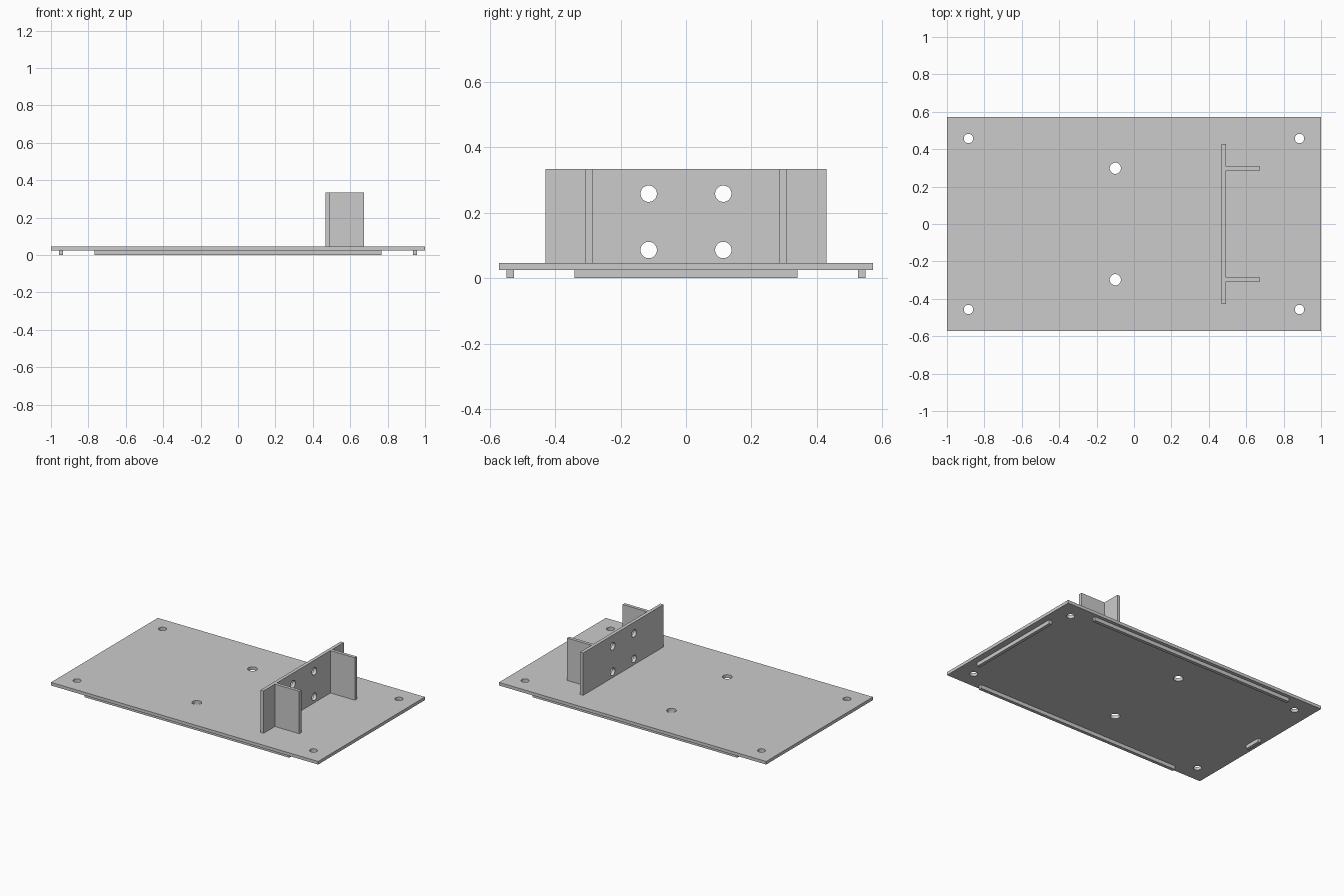
import bpy
import math

if "Cube" in bpy.data.objects:
    bpy.data.objects.remove(bpy.data.objects["Cube"])

grey = bpy.data.materials.new("plain_grey")
grey.diffuse_color = (0.6, 0.6, 0.6, 1)
grey.use_nodes = True
grey.node_tree.nodes["Principled BSDF"].inputs["Base Color"].default_value = grey.diffuse_color


def box(name, x, y, z):
    """Box spanning the given (min, max) ranges."""
    bpy.ops.mesh.primitive_cube_add(size=1)
    ob = bpy.context.object
    ob.name = name
    mid = [(a + b) / 2 for a, b in (x, y, z)]
    dim = [b - a for a, b in (x, y, z)]
    for v in ob.data.vertices:
        v.co = [m + c * d for m, c, d in zip(mid, v.co, dim)]
    ob.data.materials.append(grey)
    return ob


def drill(ob, centre, radius, rot=(0, 0, 0)):
    """Cut a round through hole, then remove the cutter."""
    bpy.ops.mesh.primitive_cylinder_add(vertices=40, radius=radius, depth=0.2,
                                        location=centre, rotation=rot)
    cutter = bpy.context.object
    cutter.hide_render = True
    cutter.data.materials.append(grey)
    mod = ob.modifiers.new("hole", 'BOOLEAN')
    mod.operation = 'DIFFERENCE'
    mod.solver = 'EXACT'
    mod.object = cutter
    bpy.context.view_layer.objects.active = ob
    bpy.ops.object.modifier_apply(modifier=mod.name)
    bpy.data.objects.remove(cutter)


def smooth(ob):
    bpy.ops.object.select_all(action='DESELECT')
    ob.select_set(True)
    bpy.context.view_layer.objects.active = ob
    bpy.ops.object.shade_smooth_by_angle(angle=math.radians(30))


BOTTOM, TOP = 0.025, 0.046

# Base plate with four corner holes and two middle holes
plate = box("base_plate", (-1, 1), (-0.571, 0.571), (BOTTOM, TOP))
for sy in (-1, 1):
    for sx in (-1, 1):
        drill(plate, (sx * 0.885, sy * 0.457, 0.035), 0.025)
    drill(plate, (-0.1, sy * 0.298, 0.035), 0.03)
smooth(plate)

# Upright wall with four holes
wall = box("upright_wall", (0.469, 0.492), (-0.429, 0.429), (TOP, 0.333))
for y in (-0.114, 0.114):
    for z in (0.086, 0.258):
        drill(wall, (0.48, y, z), 0.025, (0, math.pi / 2, 0))
smooth(wall)

# Side gussets and long under-rails, mirrored front to back
for side, s in (("front", -1), ("back", 1)):
    box(side + "_gusset", (0.492, 0.674), sorted((s * 0.286, s * 0.308)), (TOP, 0.333))
    box(side + "_rail", (-0.767, 0.767), sorted((s * 0.526, s * 0.548)), (0, BOTTOM))

# Under-rails at the two ends: long on the right, short on the left
box("right_rail", (0.935, 0.957), (-0.34, 0.34), (0, BOTTOM))
box("left_rail", (-0.957, -0.935), (-0.057, 0.057), (0, BOTTOM))
